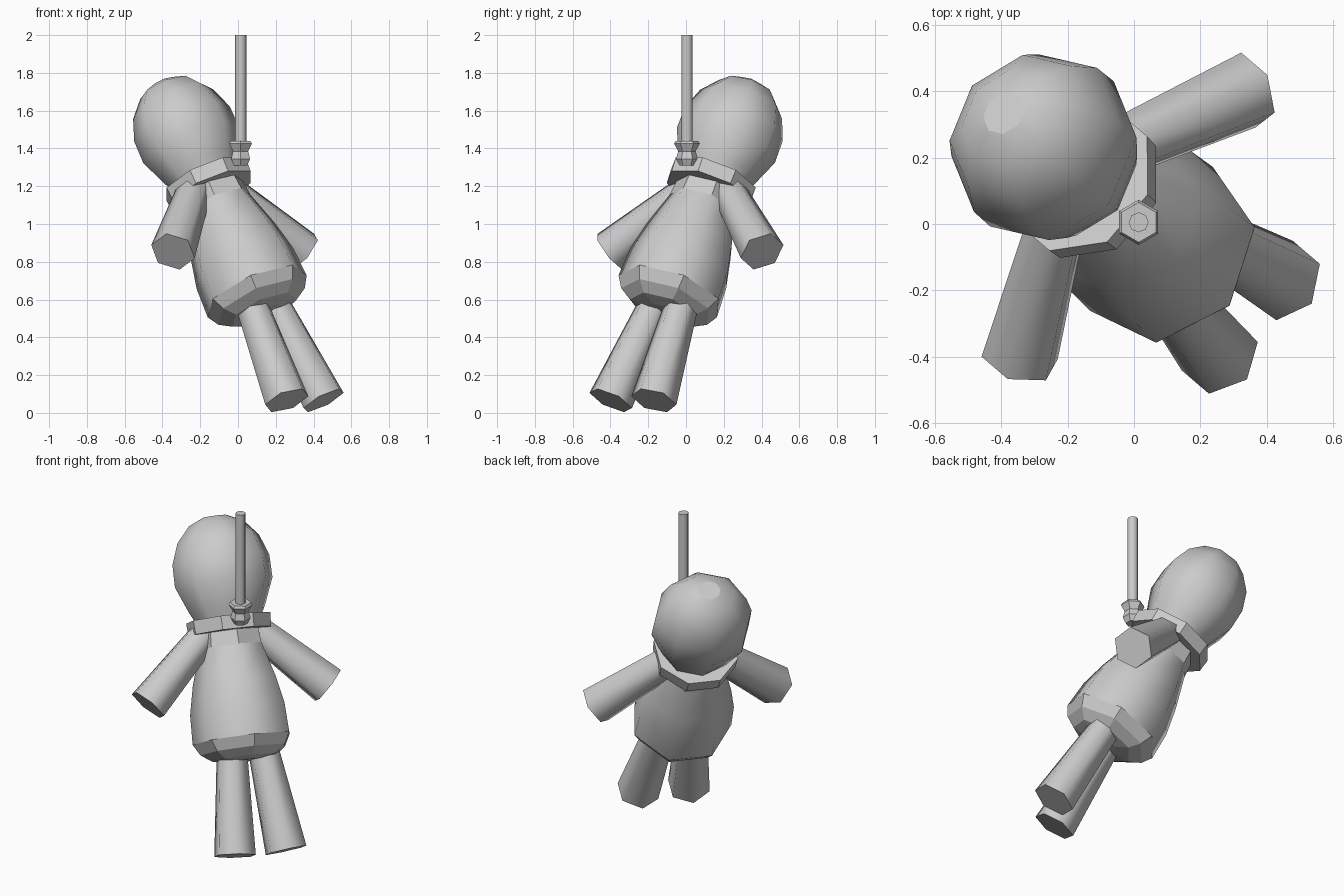
import bpy, bmesh
from math import sin, cos, pi, radians
from mathutils import Matrix, Vector

if "Cube" in bpy.data.objects:
    bpy.data.objects.remove(bpy.data.objects["Cube"])

# Single grey material
grey = bpy.data.materials.new("plain_grey")
grey.use_nodes = True
COLOUR = (0.6, 0.6, 0.6, 1)
grey.diffuse_color = COLOUR
grey.node_tree.nodes["Principled BSDF"].inputs["Base Color"].default_value = COLOUR

# Leaning frame of the doll: local front is -y, local up is its spine
LEAN = (Matrix.Translation((0, 0, 0.854)) @ Matrix.Rotation(radians(49.5), 4, 'Z')
        @ Matrix.Rotation(radians(-30), 4, 'X'))


def lathe(name, profile, sides, frame, phase=-pi / 2, flat=(), closed=False, depth=1):
    """Spin (radius, height) points; bands listed in flat stay faceted."""
    bm = bmesh.new()
    rings = [[bm.verts.new((r * cos(phase + 2 * pi * i / sides),
                            r * depth * sin(phase + 2 * pi * i / sides), z))
              for i in range(sides)] for r, z in profile]
    bands = list(zip(rings, rings[1:]))
    if closed:
        bands.append((rings[-1], rings[0]))
    else:
        bm.faces.new(rings[0])
        bm.faces.new(rings[-1])
    for n, (low, high) in enumerate(bands):
        for i in range(sides):
            j = (i + 1) % sides
            face = bm.faces.new((low[i], low[j], high[j], high[i]))
            face.smooth = n not in flat
    bmesh.ops.recalc_face_normals(bm, faces=bm.faces)
    mesh = bpy.data.meshes.new(name)
    bm.to_mesh(mesh)
    bm.free()
    mesh.materials.append(grey)
    obj = bpy.data.objects.new(name, mesh)
    obj.matrix_world = frame
    bpy.context.collection.objects.link(obj)


def limb(name, start, end, r_start, r_end):
    """Tapered six-sided tube between two points of the doll frame."""
    a, b = Vector(start), Vector(end)
    turn = (b - a).to_track_quat('Z', 'Y').to_matrix().to_4x4()
    lathe(name, [(r_start, 0), (r_end, (b - a).length)], 6,
          LEAN @ Matrix.Translation(a) @ turn, phase=0)


# Body: faceted seat, smooth belly, faceted neck
lathe("body", [(0.10, -0.375), (0.19, -0.36), (0.255, -0.315), (0.292, -0.25),
               (0.285, -0.08), (0.25, 0.08), (0.188, 0.28), (0.17, 0.46)],
      7, LEAN, flat=(0, 1, 2, 6))

# Head: egg shape, a little shallower front to back
lathe("head", [(0.18, 0.41), (0.225, 0.5), (0.287, 0.65), (0.285, 0.78),
               (0.24, 0.9), (0.16, 0.99), (0.07, 1.03)], 8, LEAN, depth=0.92)

# Collar band around the neck
lathe("neck_band", [(0.24, 0.365), (0.245, 0.445), (0.16, 0.445), (0.16, 0.365)],
      8, LEAN, phase=pi / 8, flat=range(4), closed=True)

# Arms and legs; the legs hang slightly to the left
SWAY = 0.015
for side, s in (("left", 1), ("right", -1)):
    limb(side + "_arm", (0.1 * s, 0, 0.41), (0.53 * s, 0, 0), 0.09, 0.12)
    limb(side + "_leg", (0.09 * s + SWAY, 0, -0.3), (0.15 * s + SWAY, 0, -0.91), 0.09, 0.124)

# Cord and knot, standing upright
upright = Matrix.Translation((0.014, 0.005, 0))
lathe("cord", [(0.03, 1.36), (0.03, 2.0)], 8, upright)
lathe("knot", [(0.04, 1.31), (0.058, 1.345), (0.046, 1.385), (0.068, 1.425), (0.06, 1.44)],
      6, upright, flat=range(4))
